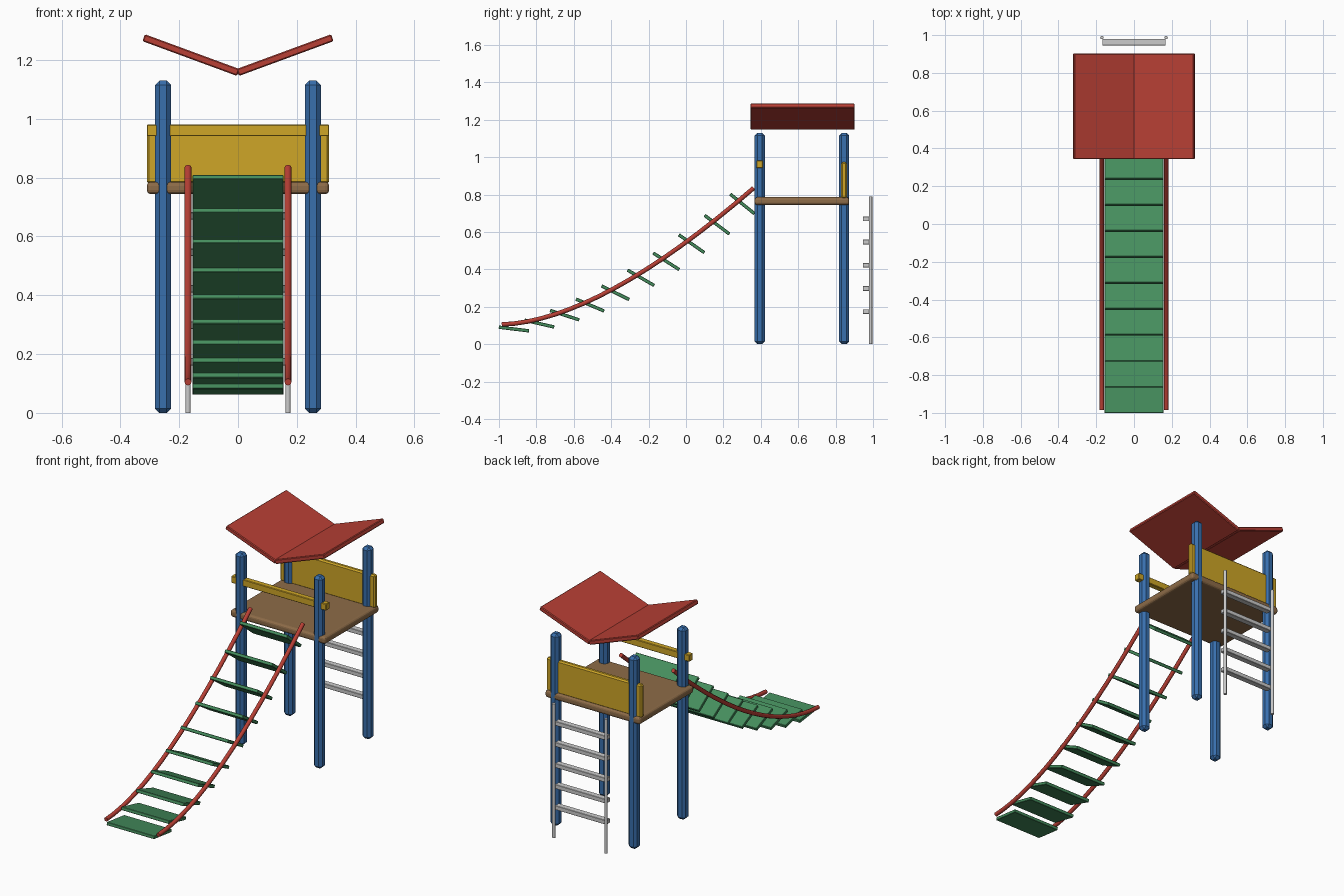
import bpy
from math import radians

if "Cube" in bpy.data.objects:
    bpy.data.objects.remove(bpy.data.objects["Cube"])


def mat(name, rgb):
    m = bpy.data.materials.new(name)
    m.diffuse_color = (*rgb, 1)
    m.use_nodes = True
    m.node_tree.nodes["Principled BSDF"].inputs["Base Color"].default_value = m.diffuse_color
    return m


BLUE = mat("blue", (0.04, 0.16, 0.42))
RED = mat("red", (0.48, 0.05, 0.035))
GREEN = mat("green", (0.06, 0.27, 0.11))
YELLOW = mat("yellow", (0.62, 0.38, 0.02))
BROWN = mat("brown", (0.27, 0.15, 0.065))


def finish(o, name, material):
    o.name = name
    if material:
        o.data.materials.append(material)
    return o


def box(name, loc, size, material=None, rot=(0, 0, 0), bevel=0.0, segments=1):
    bpy.ops.mesh.primitive_cube_add(size=1, location=loc, rotation=rot)
    o = finish(bpy.context.object, name, material)
    for v in o.data.vertices:
        v.co = [c * s for c, s in zip(v.co, size)]
    if bevel:
        b = o.modifiers.new("bevel", 'BEVEL')
        b.width, b.segments = bevel, segments
    return o


def rod(name, loc, radius, length, material=None):
    bpy.ops.mesh.primitive_cylinder_add(vertices=12, radius=radius, depth=length, location=loc)
    o = finish(bpy.context.object, name, material)
    bpy.ops.object.shade_smooth_by_angle(angle=radians(40))
    return o


def bezier(t, a, b, c):
    return (1 - t) ** 2 * a + 2 * t * (1 - t) * b + t * t * c


# Four chamfered posts
for x in (-0.255, 0.255):
    for y in (0.394, 0.845):
        box("post", (x, y, 0.565), (0.055, 0.055, 1.13), BLUE, bevel=0.015)

# Platform, back panel and front rail
box("platform", (0, 0.62, 0.765), (0.62, 0.505, 0.042), BROWN, bevel=0.014, segments=3)
box("back_panel", (0, 0.845, 0.877), (0.62, 0.03, 0.195), YELLOW, bevel=0.008)
box("front_rail", (0, 0.394, 0.961), (0.62, 0.034, 0.04), YELLOW, bevel=0.003)

# Butterfly roof: two sloping panels
for side, label in ((-1, "left"), (1, "right")):
    box("roof_" + label, (side * 0.16, 0.623, 1.217), (0.343, 0.558, 0.025), RED,
        rot=(0, -side * radians(20.2), 0), bevel=0.004)

# Ladder at the back
for side in (-1, 1):
    rod("ladder_rail", (side * 0.17, 0.987, 0.395), 0.009, 0.79)
for i in range(5):
    box("ladder_rung", (0, 0.963, 0.174 + i * 0.124), (0.335, 0.035, 0.025), bevel=0.002)

# Sagging side rails of the bridge
for side in (-1, 1):
    cu = bpy.data.curves.new("bridge_rail", 'CURVE')
    cu.dimensions = '3D'
    cu.bevel_depth, cu.bevel_resolution = 0.012, 2
    cu.use_fill_caps = True
    sp = cu.splines.new('POLY')
    sp.points.add(16)
    for i, p in enumerate(sp.points):
        t = i / 16
        p.co = (side * 0.17, bezier(t, -0.985, -0.46, 0.362), bezier(t, 0.105, 0.125, 0.835), 1)
    o = bpy.data.objects.new("bridge_rail", cu)
    bpy.context.collection.objects.link(o)
    cu.materials.append(RED)

# Tilted treads, each dipping towards the tower
heights = (0.081, 0.110, 0.155, 0.209, 0.275, 0.355, 0.443, 0.537, 0.639, 0.750)
angles = (7, 13, 18, 23, 26.5, 30, 32.5, 35, 37, 39)
for i, (z, a) in enumerate(zip(heights, angles)):
    length = 0.163 + 0.0005 * i
    box("tread", (0, -0.92 + i * 0.1357, z), (0.31, length, 0.018), GREEN,
        rot=(-radians(a), 0, 0), bevel=0.002)
